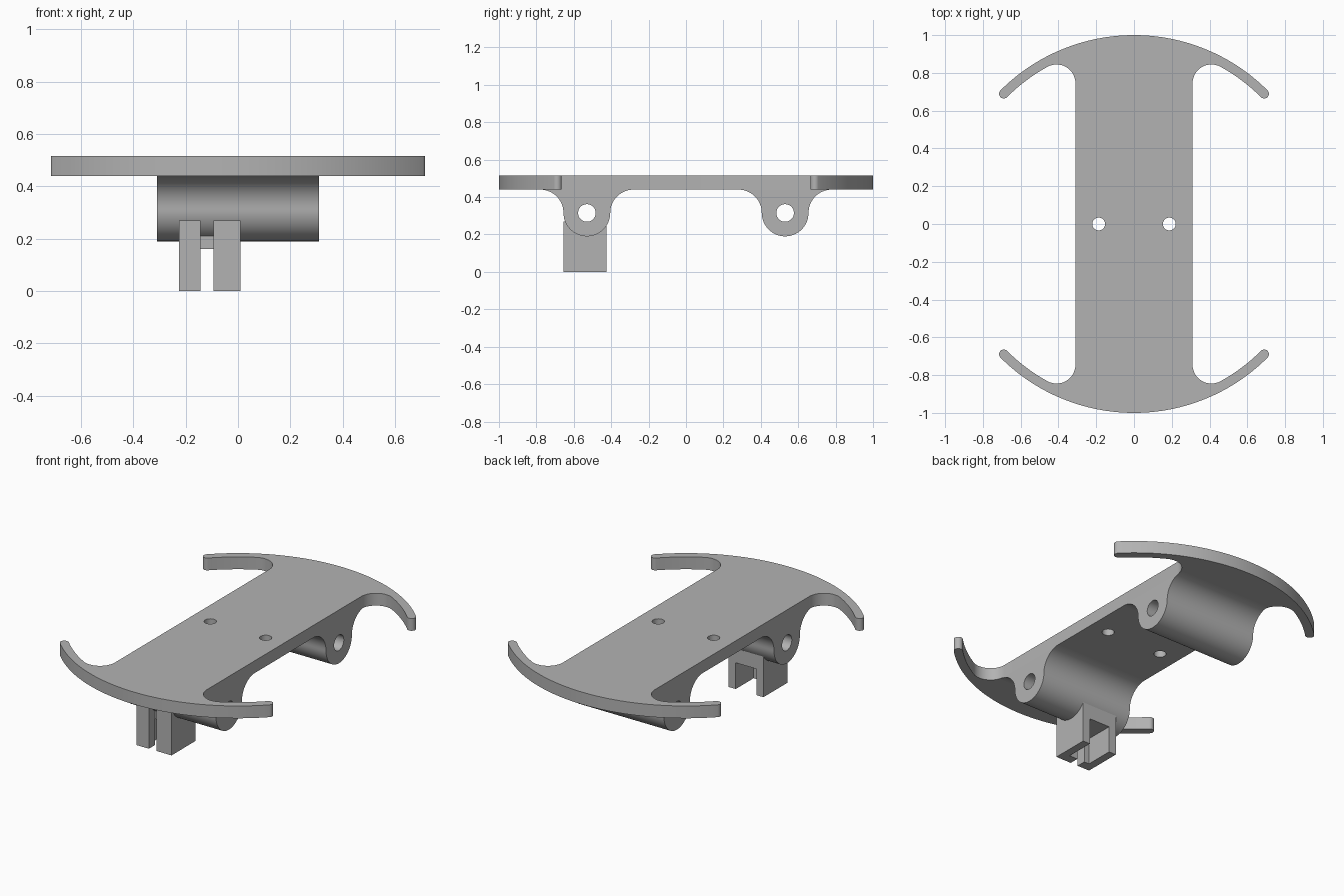
import bpy
import bmesh
from math import radians, degrees, cos, sin, atan2, sqrt

cube = bpy.data.objects.get("Cube")
if cube:
    bpy.data.objects.remove(cube, do_unlink=True)

grey = bpy.data.materials.new("plain grey")
grey.use_nodes = True
COLOUR = (0.45, 0.45, 0.45, 1)
grey.diffuse_color = COLOUR
grey.node_tree.nodes["Principled BSDF"].inputs["Base Color"].default_value = COLOUR


def arc(cx, cy, r, start, end, steps=16):
    """Points along an arc, angles in degrees."""
    angles = [radians(start + (end - start) * i / steps) for i in range(steps + 1)]
    return [(cx + r * cos(a), cy + r * sin(a)) for a in angles]


def circle(cx, cy, r):
    return arc(cx, cy, r, 0, 360, 40)[:-1]


def extrude(name, outlines, depth, location, rotation=(0, 0, 0)):
    """Fill closed outlines (inner ones become holes) and extrude them about their plane."""
    curve = bpy.data.curves.new(name, "CURVE")
    curve.dimensions = "2D"
    curve.fill_mode = "BOTH"
    curve.extrude = depth / 2
    for points in outlines:
        clean = []
        for p in points:
            if not clean or abs(p[0] - clean[-1][0]) + abs(p[1] - clean[-1][1]) > 1e-5:
                clean.append(p)
        spline = curve.splines.new("POLY")
        spline.points.add(len(clean) - 1)
        for point, (x, y) in zip(spline.points, clean):
            point.co = (x, y, 0, 1)
        spline.use_cyclic_u = True
    obj = bpy.data.objects.new(name, curve)
    bpy.context.collection.objects.link(obj)
    obj.location = location
    obj.rotation_euler = rotation
    bpy.ops.object.select_all(action="DESELECT")
    obj.select_set(True)
    bpy.context.view_layer.objects.active = obj
    bpy.ops.object.convert(target="MESH")
    obj = bpy.context.object
    obj.name = name

    # Weld the caps to the walls and make normals point outward
    bm = bmesh.new()
    bm.from_mesh(obj.data)
    bmesh.ops.remove_doubles(bm, verts=bm.verts, dist=1e-5)
    bmesh.ops.recalc_face_normals(bm, faces=bm.faces)
    bm.to_mesh(obj.data)
    bm.free()
    obj.data.materials.clear()
    obj.data.materials.append(grey)
    bpy.ops.object.shade_smooth_by_angle(angle=radians(30))
    return obj


HALF_WIDTH = 0.31
PLATE_BOTTOM, PLATE_TOP = 0.44, 0.515

# Deck plate with four curved arms: one quarter outline, mirrored twice
fillet, inner, outer = 0.1, 0.95, 1.0
fx = HALF_WIDTH + fillet
fy = sqrt((inner - fillet) ** 2 - fx ** 2)
meet = degrees(atan2(fy, fx))
mid, cap = (inner + outer) / 2, (outer - inner) / 2
tip = mid * cos(radians(45))
quarter = (arc(fx, fy, fillet, 180, meet)
           + arc(0, 0, inner, meet, 45)
           + arc(tip, tip, cap, 225, 405)
           + arc(0, 0, outer, 45, 90, 32))
half = quarter + [(-x, y) for x, y in reversed(quarter)]
outline = half + [(-x, -y) for x, y in half]
extrude("deck_plate",
        [outline] + [circle(s * 0.187, 0, 0.034) for s in (-1, 1)],
        PLATE_TOP - PLATE_BOTTOM, (0, 0, (PLATE_TOP + PLATE_BOTTOM) / 2))

# Axle housings: round bottom, flared into the plate, bored through
hub_y, hub_z, hub_r, bore = 0.53, 0.315, 0.125, 0.047
flare = PLATE_BOTTOM - hub_z
for name, side in (("front_axle_housing", -1), ("rear_axle_housing", 1)):
    y = side * hub_y
    profile = (arc(y - hub_r - flare, hub_z, flare, 90, 0)
               + arc(y, hub_z, hub_r, 180, 360, 32)
               + arc(y + hub_r + flare, hub_z, flare, 180, 90))
    extrude(name, [profile, circle(y, hub_z, bore)], 2 * HALF_WIDTH,
            (0, 0, 0), (radians(90), 0, radians(90)))

# Bracket under the front housing: two angled jaws with a slot between them
x0, x1, y0, y1, height = -0.225, 0.01, -0.655, -0.425, 0.27
wall, front = 0.048, y0 + 0.057
for name, edge, slot, inside in (("bracket_jaw_right", x0, -0.143, x0 + wall),
                                 ("bracket_jaw_left", x1, -0.093, x1 - wall)):
    jaw = [(edge, y0), (slot, y0), (slot, front),
           (inside, front), (inside, y1), (edge, y1)]
    extrude(name, [jaw], height, (0, 0, height / 2))

# Roof of the bracket cavity, running up into the housing
roof_low, roof_high = 0.16, 0.247
roof = [(x0 + wall, front), (x1 - wall, front), (x1 - wall, y1), (x0 + wall, y1)]
extrude("bracket_roof", [roof], roof_high - roof_low,
        (0, 0, (roof_low + roof_high) / 2))
